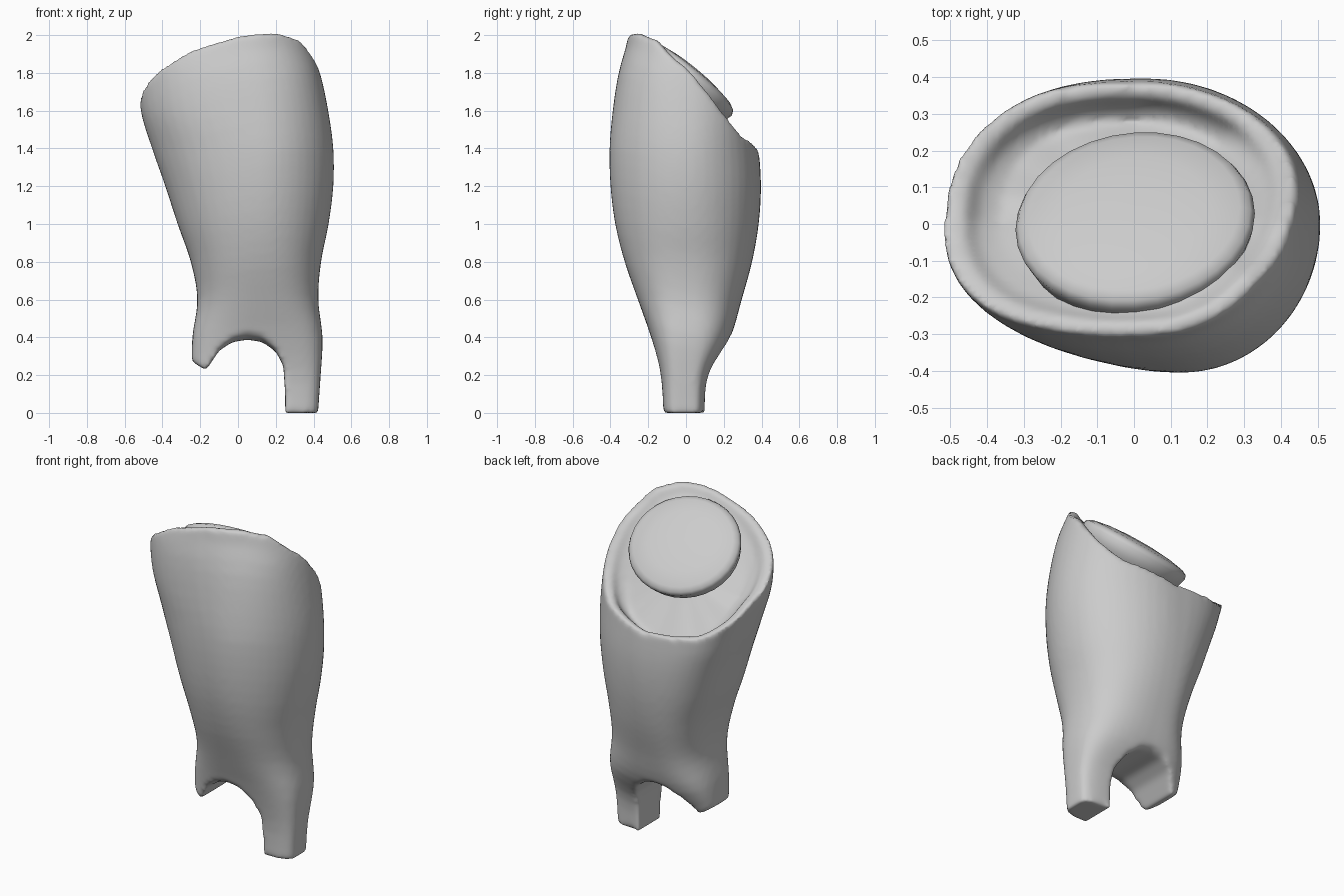
import bpy, bmesh, math
from mathutils import Matrix

if "Cube" in bpy.data.objects:
    bpy.data.objects.remove(bpy.data.objects["Cube"])

N, LEVELS = 48, 26

# Silhouette every 0.2 in z: left x, right x, front y, back y, squareness power
PROFILE = [
    (-.24, .425, -.122, .10, .42),
    (-.245, .438, -.135, .122, .5),
    (-.242, .448, -.185, .235, .68),
    (-.215, .425, -.255, .295, .82),
    (-.25, .44, -.325, .35, .9),
    (-.32, .48, -.375, .385, .97),
    (-.385, .505, -.40, .397, 1.0),
    (-.455, .505, -.405, .385, 1.0),
    (-.515, .478, -.388, .365, .95),
    (-.525, .435, -.357, .34, .92),
    (-.50, .37, -.305, .30, .95),
]
# Height of the sloping top rim by angle in degrees
RIM = [(-90, 2.0), (-60, 2.015), (-30, 1.975), (0, 1.83), (30, 1.6), (50, 1.47),
       (90, 1.385), (130, 1.42), (160, 1.52), (190, 1.69), (215, 1.81),
       (240, 1.92), (270, 2.0)]


def rim_height(deg):
    for (a, za), (b, zb) in zip(RIM, RIM[1:]):
        if deg <= b:
            return za + (zb - za) * (deg - a) / (b - a)
    return RIM[-1][1]


def sample(z):
    f = max(0, min(z / 0.2, 9.999))
    i, t = int(f), f - int(f)
    p = [PROFILE[max(0, min(10, i + k))] for k in (-1, 0, 1, 2)]
    return [b + 0.5 * t * (c - a + t * (2 * a - 5 * b + 4 * c - d + t * (3 * (b - c) + d - a)))
            for a, b, c, d in zip(*p)]


def section_point(deg, z):
    left, right, front, back, power = sample(z)
    c, s = math.cos(math.radians(deg)), math.sin(math.radians(deg))
    # Front crest leans right and fades at the rim; rear left corner is squarer
    crest = .13 - .11 * max(0, min(1, (z - 1.4) / .6))
    cx = .03 if s > 0 else crest
    if s > 0 and c < 0:
        power *= 1 - .33 * max(0, min(1, (z - .5) / .8))
    rx = right - cx if c > 0 else cx - left
    ry = back if s > 0 else -front
    return (cx + math.copysign(rx * abs(c) ** power, c),
            math.copysign(ry * abs(s) ** power, s), z)


def loft(name, rings, matrix=None):
    """Skin equal-sized rings, close both ends and face outward."""
    n = len(rings[0])
    verts = [v for r in rings for v in r]
    faces = [(k * n + i, k * n + (i + 1) % n, (k + 1) * n + (i + 1) % n, (k + 1) * n + i)
             for k in range(len(rings) - 1) for i in range(n)]
    last = (len(rings) - 1) * n
    faces += [tuple(reversed(range(n))), tuple(range(last, last + n))]
    mesh = bpy.data.meshes.new(name)
    mesh.from_pydata(verts, [], faces)
    if matrix:
        mesh.transform(matrix)
    bm = bmesh.new()
    bm.from_mesh(mesh)
    bmesh.ops.triangulate(bm, faces=bm.faces[:])
    bmesh.ops.recalc_face_normals(bm, faces=bm.faces[:])
    bm.to_mesh(mesh)
    bm.free()
    ob = bpy.data.objects.new(name, mesh)
    bpy.context.collection.objects.link(ob)
    return ob


# Outer guard, lofted up to the slanted rim
angles = [-90 + 360 * i / N for i in range(N)]
rings = [[section_point(a, rim_height(a) * k / LEVELS) for a in angles]
         for k in range(LEVELS + 1)]
rim = rings[-1]

# Rounded lip and shallow channel inside the rim
for scale, drop in ((.89, .005), (.81, .06), (.7, .09), (.3, .1), (.02, .1)):
    flat = max(0, (.7 - scale) / .7)
    rings.append([(x * scale, .03 + (y - .03) * scale,
                   (z - drop) * (1 - flat) + 1.62 * flat) for x, y, z in rim])
body = loft("shin_guard", rings)

# Arched tunnel cutter that leaves two unequal prongs
ARCH = [(-.6, -.2), (.25, -.2), (.25, .02), (.25, .1), (.24, .25), (.2, .325), (.13, .375),
        (.05, .388), (-.03, .375), (-.1, .33), (-.17, .225), (-.24, .27), (-.6, .32)]
arch_rings = [[(x, y, z + (lift if z > .1 and x > -.12 else 0)) for x, z in ARCH]
              for y, lift in ((.6, .14), (.27, .04), (.2, .0), (-.12, 0),
                              (-.17, .02), (-.24, .09), (-.6, .3))]
cutter = loft("arch_cutter", arch_rings)
cutter.hide_render = True
cutter.display_type = 'WIRE'

# Cut the arch, then round all edges
cut = body.modifiers.new("arch", 'BOOLEAN')
cut.operation, cut.object, cut.solver = 'DIFFERENCE', cutter, 'EXACT'
remesh = body.modifiers.new("even_surface", 'REMESH')
remesh.mode, remesh.voxel_size, remesh.use_smooth_shade = 'VOXEL', 0.014, True
smooth = body.modifiers.new("round_edges", 'SMOOTH')
smooth.factor, smooth.iterations = 0.5, 10

# Tilted domed plug seated in the top opening
PLUG = [(.24, -.17), (.31, -.09), (.328, -.03), (.318, -.008), (.29, .006),
        (.2, .022), (.1, .03), (.01, .032)]
plug_rings = [[(r * math.cos(math.pi * i / 16), .93 * r * math.sin(math.pi * i / 16), h)
               for i in range(32)] for r, h in PLUG]
tilt = (Matrix.Translation((0, .025, 1.79)) @ Matrix.Rotation(math.radians(-8), 4, 'Y')
        @ Matrix.Rotation(math.radians(-39), 4, 'X') @ Matrix.Rotation(math.radians(5), 4, 'Z'))
plug = loft("top_plug", plug_rings, tilt)
for poly in plug.data.polygons:
    poly.use_smooth = True
